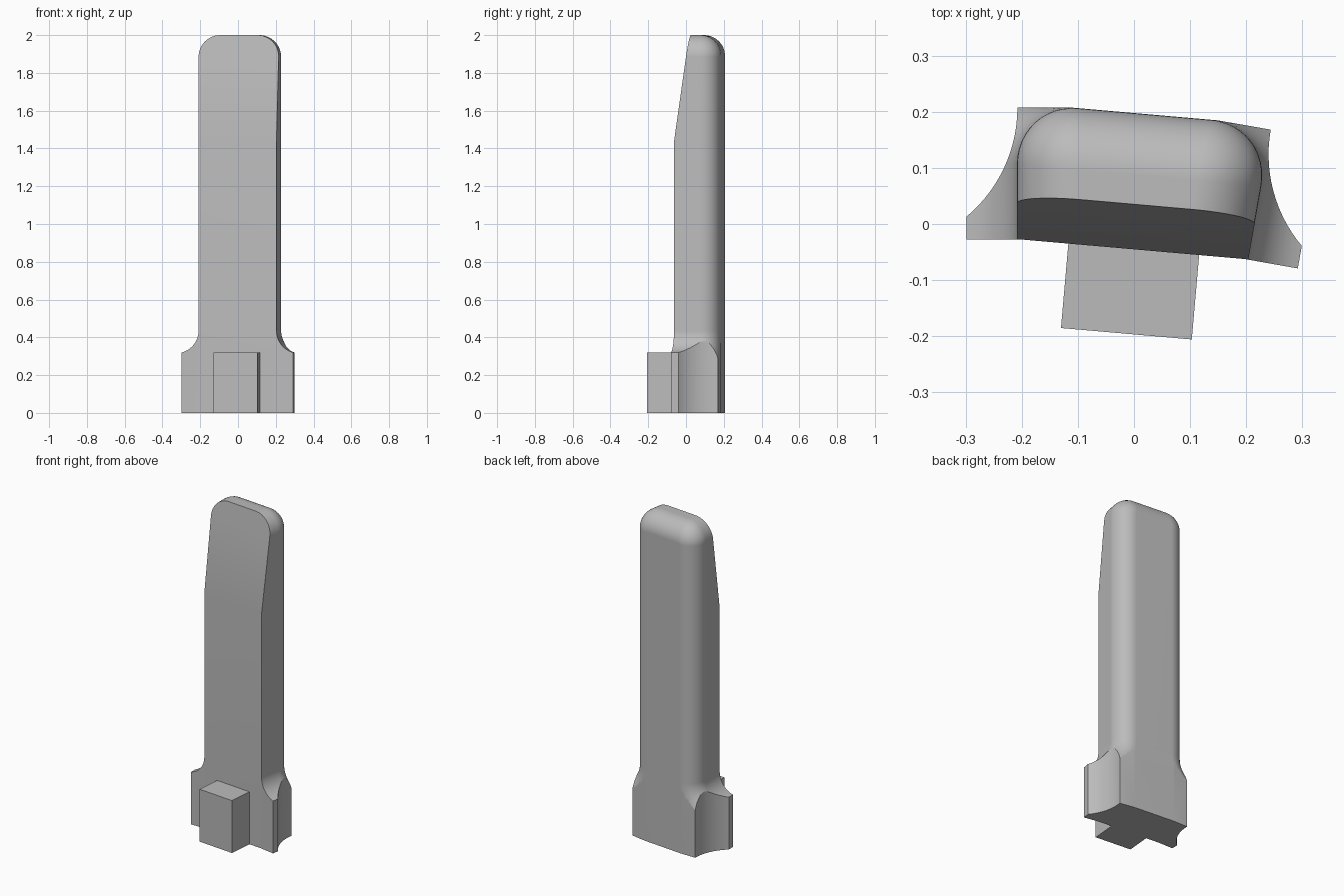
import bpy, bmesh
from math import sin, cos, tan, pi, radians, sqrt
from mathutils import Matrix

cube = bpy.data.objects.get("Cube")
if cube:
    bpy.data.objects.remove(cube)

grey = bpy.data.materials.new("plain grey")
grey.use_nodes = True
colour = (0.5, 0.5, 0.5, 1)
grey.diffuse_color = colour
grey.node_tree.nodes["Principled BSDF"].inputs["Base Color"].default_value = colour

TILT = tan(radians(5))
TURN = Matrix.Rotation(radians(-5), 4, "Z") @ Matrix.Translation((0.0015, 0, 0))
FRONT, BACK = -0.045, 0.197


def loft(name, rings):
    """Closed solid through a list of matching point rings."""
    bm = bmesh.new()
    loops = [[bm.verts.new(p) for p in ring] for ring in rings]
    n = len(loops[0])
    for a, b in zip(loops, loops[1:]):
        for i in range(n):
            j = (i + 1) % n
            bm.faces.new((a[i], a[j], b[j], b[i]))
    bm.faces.new(loops[0])
    bm.faces.new(loops[-1])
    bmesh.ops.recalc_face_normals(bm, faces=bm.faces)
    mesh = bpy.data.meshes.new(name)
    bm.to_mesh(mesh)
    bm.free()
    mesh.materials.append(grey)
    obj = bpy.data.objects.new(name, mesh)
    bpy.context.collection.objects.link(obj)
    return obj


def select(obj):
    bpy.ops.object.select_all(action="DESELECT")
    obj.select_set(True)
    bpy.context.view_layer.objects.active = obj


def boolean(obj, cutter, operation):
    select(obj)
    mod = obj.modifiers.new("cut", "BOOLEAN")
    mod.solver = "EXACT"
    mod.operation = operation
    mod.object = cutter
    bpy.ops.object.modifier_apply(modifier=mod.name)
    bpy.data.objects.remove(cutter)


def arc(cx, cy, r, a0, a1, steps):
    angles = [radians(a0 + (a1 - a0) * i / steps) for i in range(steps + 1)]
    return [(cx + r * cos(a), cy + r * sin(a), cos(a), sin(a)) for a in angles]


# Half of the flared front outline: x, z and the outward normal
SHAFT, FOOT, FLARE, CORNER = 0.207, 0.297, 0.1185, 0.115
half = [(FOOT, -0.05, 1, 0), (FOOT, 0.32, 1, 0.78)]
flare = arc(SHAFT + FLARE, 0.435, FLARE, 256, 180, 12)
half += [(x, z, -nx, -nz) for x, z, nx, nz in flare[1:]]
half += arc(SHAFT - CORNER, 2 - CORNER, CORNER, 0, 90, 12)
outline = half + [(-x, z, -nx, nz) for x, z, nx, nz in reversed(half)]


def layer(y, inset):
    ring = []
    for x, z, nx, nz in outline:
        side = 1 if x > 0 else -1
        ring.append((x - nx * inset + side * TILT * (y - FRONT), y, z - nz * inset))
    return ring


# Shaft with a rounded rear edge
ROUND, STEPS = 0.11, 12
layers = [layer(-0.1, 0)]
for i in range(STEPS + 1):
    a = pi / 2 * i / STEPS
    layers.append(layer(BACK - ROUND + ROUND * sin(a), ROUND * (1 - cos(a))))
body = loft("shaft_and_foot", layers)

# Plan outline with hollowed sides and slightly angled ends
plan = [(0.2, FRONT), (0.32, FRONT - 0.12 * TILT), (0.32, -0.033)]
plan += [(x, y) for x, y, _, _ in arc(0.4796, 0.1666, 0.254, 225, 175, 14)]
plan += [(0.12, BACK + 0.001)]
plan += [(-x, y) for x, y in reversed(plan)]
trim = loft("plan_trim", [[(x, y, z) for x, y in plan] for z in (0, 2.1)])
boolean(body, trim, "INTERSECT")

# Sloped upper front
wedge = [(-0.2, 1.34), (-0.0593, 1.34), (0.0493, 2.1), (-0.2, 2.1)]
slope = loft("slope_trim", [[(x, y, z) for y, z in wedge] for x in (-0.5, 0.5)])
boolean(body, slope, "DIFFERENCE")

# Block on the front of the foot
W, TOP = 0.117, 0.32
square = [(-W, -0.196), (W, -0.196), (W, FRONT), (-W, FRONT)]
block = loft("front_block", [[(x + 0.002, y, z) for x, y in square] for z in (0, TOP)])

for obj in (body, block):
    obj.data.transform(TURN)
    select(obj)
    bpy.ops.object.shade_smooth_by_angle(angle=radians(25))
    weighted = obj.modifiers.new("even_shading", "WEIGHTED_NORMAL")
    weighted.keep_sharp = True
